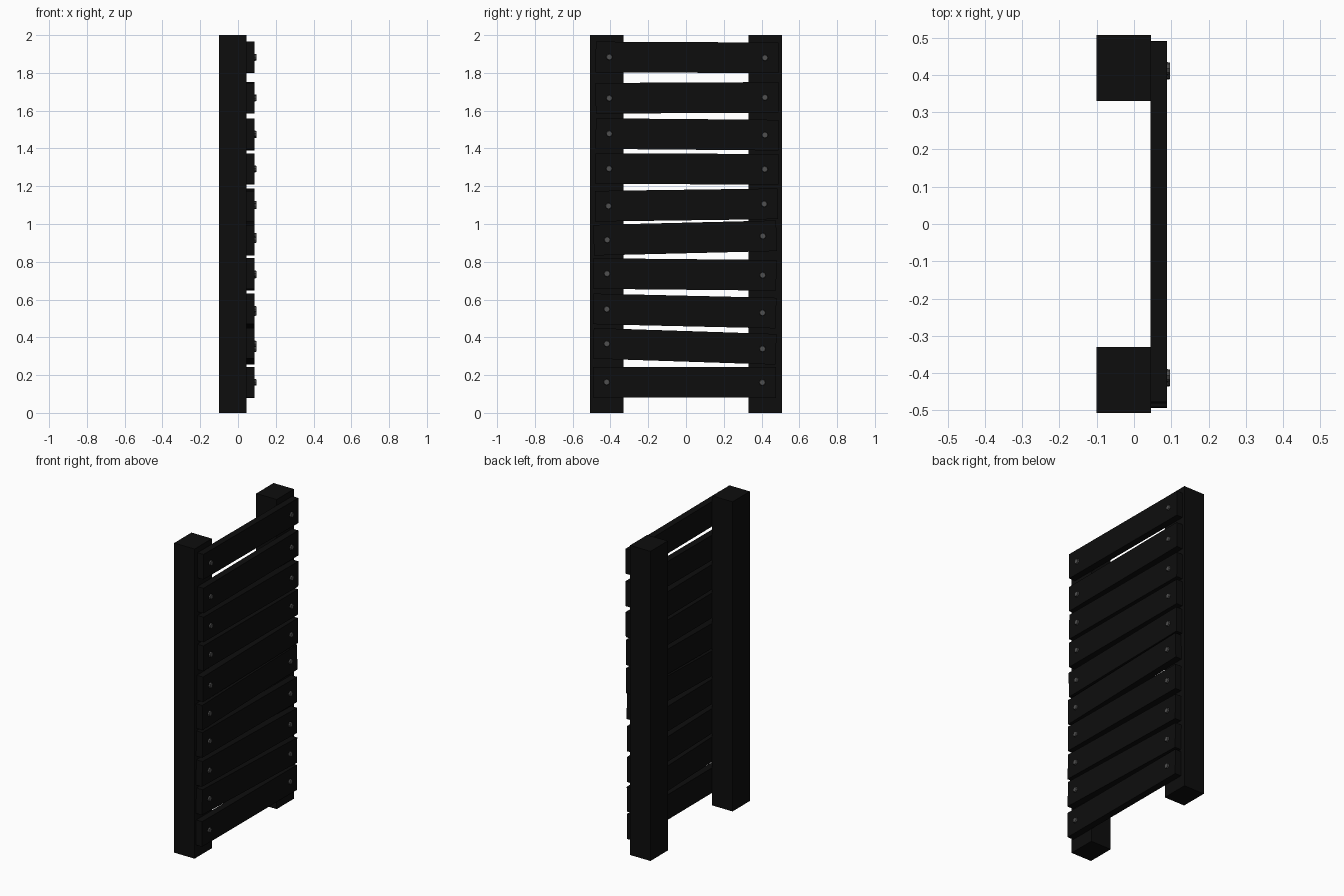
import bpy
import math
from mathutils import Matrix

old = bpy.data.objects.get("Cube")
if old:
    bpy.data.objects.remove(old, do_unlink=True)


def make_material(name, value):
    mat = bpy.data.materials.new(name)
    mat.use_nodes = True
    colour = (value, value, value, 1)
    mat.diffuse_color = colour
    mat.node_tree.nodes["Principled BSDF"].inputs["Base Color"].default_value = colour
    return mat


dark_wood = make_material("dark_wood", 0.004)
grey_metal = make_material("grey_metal", 0.08)


def box(name, centre, size, tilt=0.0):
    bpy.ops.mesh.primitive_cube_add(size=1)
    obj = bpy.context.object
    obj.name = name
    obj.data.transform(Matrix.Diagonal((*size, 1)))
    obj.location = centre
    obj.rotation_euler.x = tilt
    obj.data.materials.append(dark_wood)
    return obj


def nail(name, y, z):
    # Slightly tapered head facing +x
    bpy.ops.mesh.primitive_cone_add(vertices=8, radius1=0.019, radius2=0.015,
                                    depth=0.018, location=(0.088, y, z),
                                    rotation=(0, math.pi / 2, 0))
    obj = bpy.context.object
    obj.name = name
    obj.data.materials.append(grey_metal)


# Two square posts
for side, y in (("right", -0.419), ("left", 0.419)):
    box(side + "_post", (-0.028, y, 1), (0.146, 0.177, 2))

# Crooked planks: nail heights at the right and left ends, sideways shift
planks = [
    (0.163, 0.161, -0.008), (0.366, 0.339, -0.007),
    (0.549, 0.530, -0.007), (0.737, 0.729, -0.006),
    (0.916, 0.936, -0.005), (1.095, 1.106, 0.002),
    (1.293, 1.290, 0.005), (1.478, 1.471, 0.006),
    (1.666, 1.670, 0.006), (1.884, 1.880, 0.006),
]
reach = 0.412
for i, (z_right, z_left, shift) in enumerate(planks, 1):
    tilt = math.atan2(z_left - z_right, 2 * reach)
    box(f"plank_{i}", (0.066, shift, (z_right + z_left) / 2), (0.044, 0.968, 0.162), tilt)
    nail(f"right_nail_{i}", shift - reach, z_right)
    nail(f"left_nail_{i}", shift + reach, z_left)
